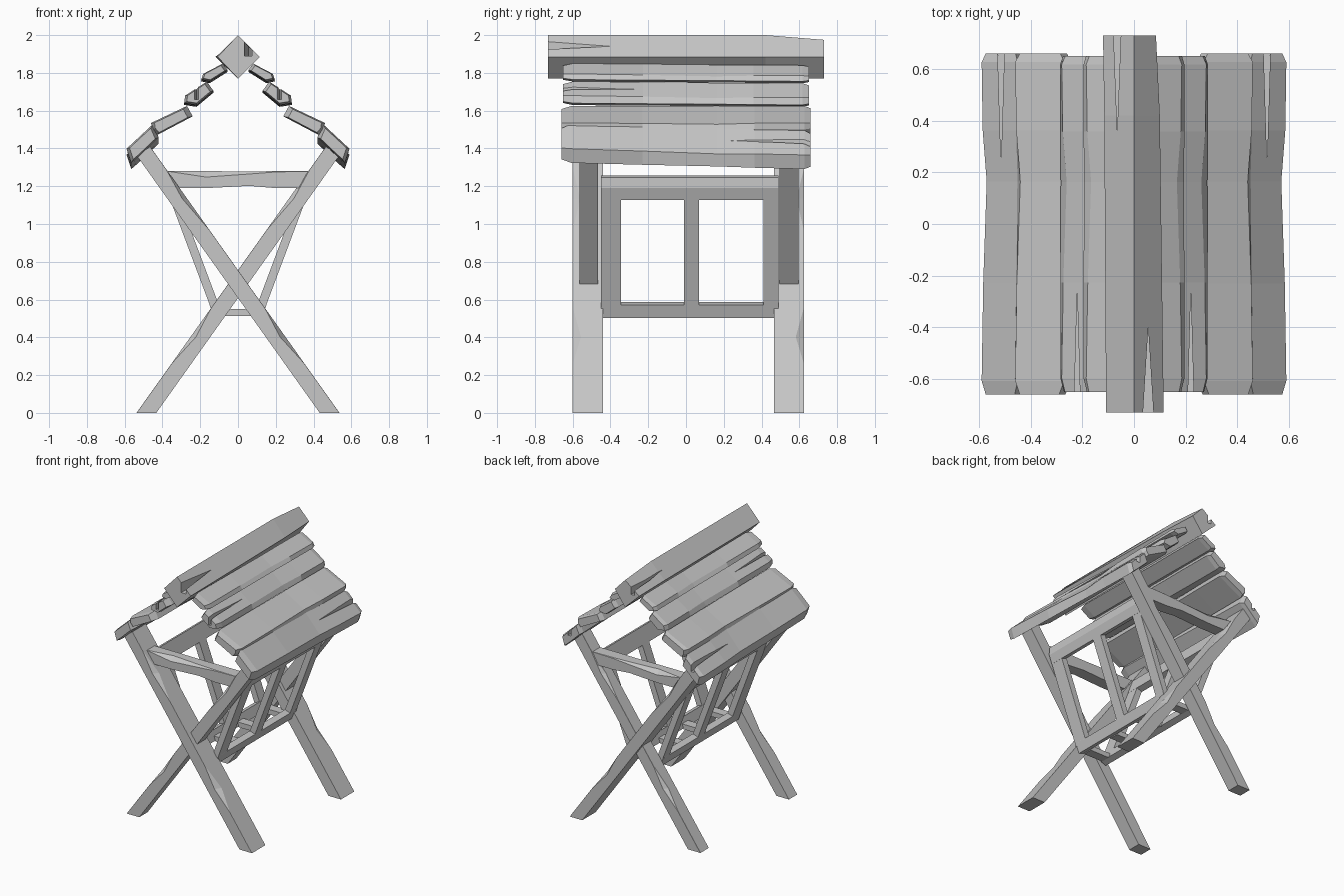
import bpy, bmesh
from mathutils import Vector

cube = bpy.data.objects.get("Cube")
if cube:
    bpy.data.objects.remove(cube, do_unlink=True)

wood = bpy.data.materials.new("grey_wood")
wood.use_nodes = True
GREY = (0.57, 0.57, 0.57, 1)
wood.diffuse_color = GREY
wood.node_tree.nodes["Principled BSDF"].inputs["Base Color"].default_value = GREY


def loft(name, rings):
    """Solid skinned through rings that share one point count."""
    bm = bmesh.new()
    rows = [[bm.verts.new(p) for p in ring] for ring in rings]
    n = len(rows[0])
    for a, b in zip(rows, rows[1:]):
        for i in range(n):
            j = (i + 1) % n
            bm.faces.new((a[i], a[j], b[j], b[i]))
    bm.faces.new(rows[0])
    bm.faces.new(rows[-1])
    bmesh.ops.recalc_face_normals(bm, faces=bm.faces)
    mesh = bpy.data.meshes.new(name)
    bm.to_mesh(mesh)
    bm.free()
    obj = bpy.data.objects.new(name, mesh)
    mesh.materials.append(wood)
    bpy.context.collection.objects.link(obj)
    return obj


def chipped_ring(c, u, v, chip):
    """Rectangle with half sides u and v; the +u +v corner is hacked off."""
    c, u, v = Vector(c), Vector(u), Vector(v)
    chip = max(chip, 0.02)
    return [c - u - v, c + u - v, c + u + v * (1 - chip),
            c + u * (1 - chip) + v, c - u + v]


def beam(name, a, b, u, v, chips=((0, 0), (1, 0))):
    a, b = Vector(a), Vector(b)
    return loft(name, [chipped_ring(a.lerp(b, t), u, v, c) for t, c in chips])


def split(obj, x, width, y_open, y_tip, z_low):
    """Cut a long tapering crack into the top of a timber."""
    rings = [[(x - width, y_open, z), (x + width, y_open, z), (x, y_tip, z)]
             for z in (z_low, 2.2)]
    cutter = loft("crack_cutter", rings)
    cutter.hide_render = True
    mod = obj.modifiers.new("crack", 'BOOLEAN')
    mod.operation = 'DIFFERENCE'
    mod.object = cutter
    mod.solver = 'EXACT'
    bpy.context.view_layer.objects.active = obj
    bpy.ops.object.modifier_apply(modifier=mod.name)
    bpy.data.objects.remove(cutter, do_unlink=True)


# Crossed legs: a wide and a narrow timber at each end
LEG_CHIPS = ((0, 0), (.19, 0), (.29, .55), (.4, 0), (.7, 0), (.82, .5), (.93, 0))
for end, out, y_wide, y_narrow in (("front", -1, -0.52, -0.515),
                                   ("back", 1, 0.545, 0.545)):
    for kind, s, y, half in (("wide", -1, y_wide, 0.08), ("narrow", 1, y_narrow, 0.05)):
        foot, head = Vector((-0.485 * s, y, 0)), Vector((0.5 * s, y, 1.385))
        side = Vector((-0.0525 * s, 0, 0))
        depth = Vector((0, out * half, 0))
        rings = [chipped_ring(foot.lerp(head, t), side, depth, c) for t, c in LEG_CHIPS]
        rings.append(chipped_ring(head, (-0.035 * s, 0, 0.025), depth, 0))
        loft(f"{end}_{kind}_leg", rings)

# Hewn crossbars tying the legs together
for end, out, y in (("front", -1, -0.515), ("back", 1, 0.545)):
    rings = []
    for x, z, h, chip in ((-.37, 1.235, .045, 0), (-.17, 1.235, .045, .7),
                          (.06, 1.24, .038, .35), (.2, 1.235, .045, .1), (.37, 1.235, .045, 0)):
        rings.append(chipped_ring((x, y, z), (0, out * 0.045, 0), (0, 0, h), chip))
    loft(f"{end}_crossbar", rings)


# Sloping rack frames forming the V-shaped trough
def rack_x(z):
    return 0.11 + (z - 0.53) * 0.375


for s, tag in ((1, "left"), (-1, "right")):
    def frame_point(y, z):
        return (s * rack_x(z), y, z)
    thick = Vector((0.022 * s, 0, -0.008))
    slope = Vector((0.35 * s, 0, 0.937))
    for n, (y, half) in enumerate(((-0.397, 0.053), (0.03, 0.04), (0.45, 0.04))):
        beam(f"{tag}_rack_stile_{n + 1}", frame_point(y, 0.55), frame_point(y, 1.17),
             thick * 0.97, (0, half, 0))
    beam(f"{tag}_rack_bottom_rail", frame_point(-0.45, 0.545), frame_point(0.49, 0.545),
         thick, slope * 0.037)
    beam(f"{tag}_rack_top_rail", frame_point(-0.45, 1.192), frame_point(0.49, 1.192),
         thick, slope * 0.06, ((0, .9), (1, .9)))

# Slats across the bottom of the trough
for n, y in enumerate((-0.4, -0.12, 0.16, 0.45)):
    loft(f"trough_slat_{n + 1}",
         [[(-0.1, y + d, 0.55), (0.1, y + d, 0.55), (0.08, y + d, 0.512), (-0.08, y + d, 0.512)]
          for d in (-0.035, 0.035)])

# Roof planks: profile of each course in x and z, half length, and far-end drop
COURSES = {
    "eave": ([(.45, 1.53), (.59, 1.4), (.565, 1.325), (.53, 1.355), (.42, 1.46)], .66, .035),
    "lower": ([(.27, 1.625), (.46, 1.535), (.455, 1.5), (.43, 1.47), (.24, 1.57)], .66, .0),
    "middle": ([(.165, 1.755), (.28, 1.68), (.285, 1.64), (.22, 1.63), (.13, 1.705)], .65, .01),
    "upper": ([(.08, 1.85), (.185, 1.795), (.195, 1.765), (.15, 1.755), (.055, 1.815)], .65, .01),
}
# Along the plank: position, profile scale, wear of the outer edge
STATIONS = ((-1, .8, 0), (-.92, 1, 0), (-.35, 1, .006), (.25, .98, .018),
            (.55, 1, .004), (.95, 1, 0), (1, .85, .004))
for s, tag in ((1, "left"), (-1, "right")):
    for course, (profile, half, drop) in COURSES.items():
        cx = sum(p[0] for p in profile) / len(profile)
        cz = sum(p[1] for p in profile) / len(profile)
        rings = []
        for t, k, wear in STATIONS:
            ring = []
            for i, (x, z) in enumerate(profile):
                w = wear if i == 1 else 0
                ring.append((s * (cx + (x - cx) * k - w), t * half,
                             cz + (z - cz) * k - w * 0.4 - drop * (t + 1) / 2))
            rings.append(ring)
        plank = loft(f"{tag}_{course}_plank", rings)
        if course == "eave":
            split(plank, s * 0.515, 0.014, 0.7, 0.23, 1.39)
        elif course == "middle":
            split(plank, s * 0.22, 0.012, -0.7, -0.26, 1.66)

# Ridge beam: square timber set on its corner, worn at the far end
ridge_rings = []
for y, left, right, top in ((-.73, -.108, .115, 2.0), (.42, -.115, .1, 2.0),
                            (.73, -.12, .085, 1.975)):
    ridge_rings.append([(0, y, top), (right, y, 1.885), (0, y, 1.77), (left, y, 1.885)])
ridge = loft("ridge_beam", ridge_rings)
split(ridge, 0.055, 0.022, -0.76, -0.4, 1.89)
split(ridge, -0.065, 0.015, 0.76, 0.36, 1.88)
